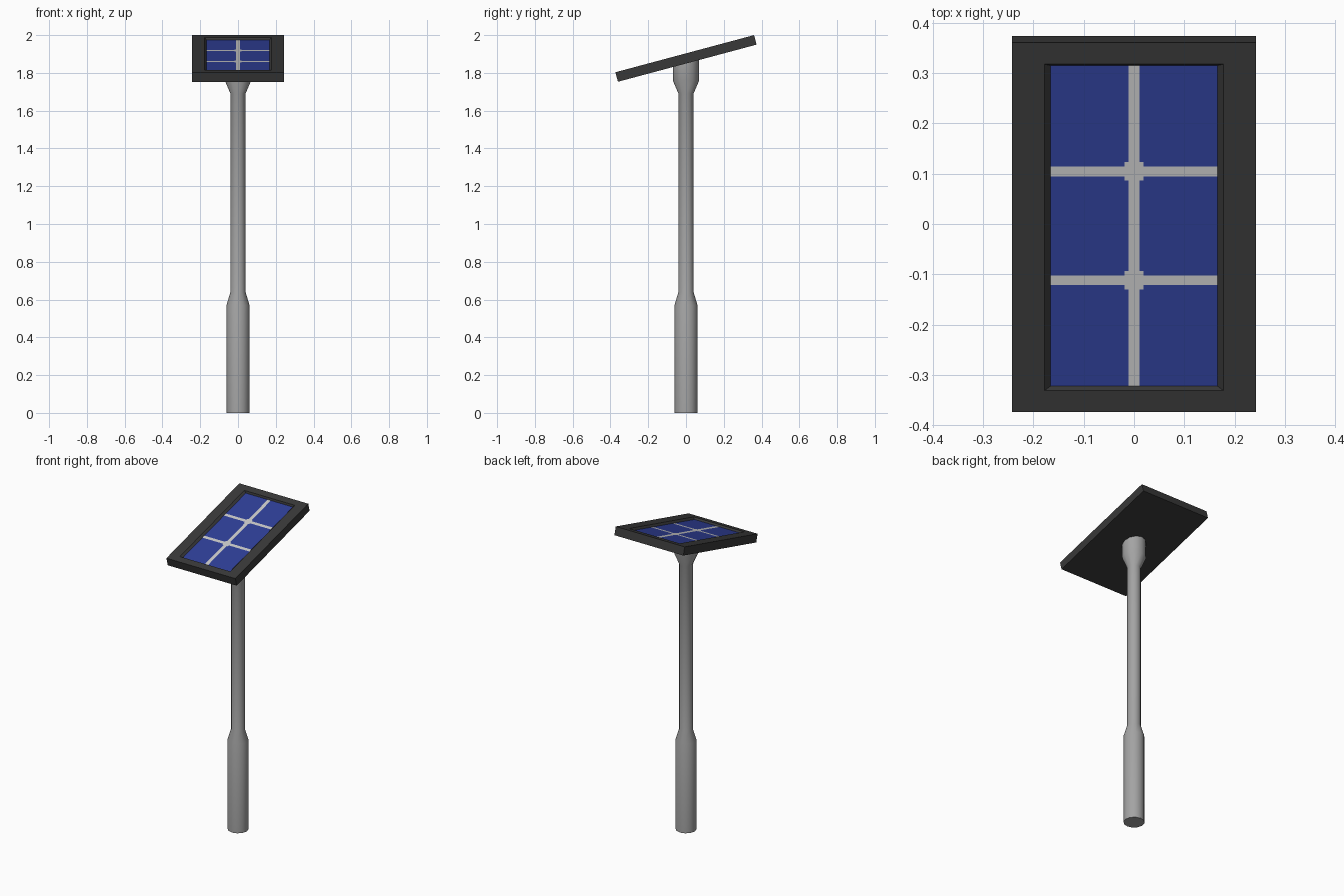
import bpy, bmesh, math
from mathutils import Matrix

if "Cube" in bpy.data.objects:
    bpy.data.objects.remove(bpy.data.objects["Cube"])

TILT = math.radians(15)
CENTRE_Z = 1.8765
PANEL = Matrix.Translation((0, 0, CENTRE_Z)) @ Matrix.Rotation(TILT, 4, 'X')


def material(name, rgb):
    m = bpy.data.materials.new(name)
    m.diffuse_color = (*rgb, 1)
    m.use_nodes = True
    m.node_tree.nodes["Principled BSDF"].inputs["Base Color"].default_value = m.diffuse_color
    return m


def make_object(name, bm, mats, matrix=Matrix()):
    bm.normal_update()
    me = bpy.data.meshes.new(name)
    bm.to_mesh(me)
    bm.free()
    for m in mats:
        me.materials.append(m)
    me.transform(matrix)
    ob = bpy.data.objects.new(name, me)
    bpy.context.collection.objects.link(ob)
    return ob


steel = material("grey steel", (0.37, 0.37, 0.37))
black = material("dark frame", (0.04, 0.04, 0.04))
blue = material("cell blue", (0.028, 0.049, 0.31))
silver = material("silver line", (0.58, 0.58, 0.58))

# pole: 12-sided lathe, flared head whose top is sheared to the panel slope
SIDES = 12
profile = [(0.061, 0), (0.061, 0.57), (0.04, 0.64), (0.04, 1.69), (0.07, 1.76), (0.07, 1.855)]
bm = bmesh.new()
rings = []
for r, z in profile:
    ring = []
    for i in range(SIDES):
        a = math.tau * i / SIDES
        x, y = r * math.cos(a), r * math.sin(a)
        ring.append(bm.verts.new((x, y, z + (y * math.tan(TILT) if z > 1.8 else 0))))
    rings.append(ring)
for lo, hi in zip(rings, rings[1:]):
    for i in range(SIDES):
        j = (i + 1) % SIDES
        bm.faces.new((lo[i], lo[j], hi[j], hi[i]))
bm.faces.new(rings[0][::-1])
bm.faces.new(rings[-1])
pole = make_object("pole", bm, [steel])
pole.select_set(True)
bpy.context.view_layer.objects.active = pole
bpy.ops.object.shade_smooth_by_angle(angle=math.radians(40))

# panel frame: tray with sloped recess, floor left open for the cells
bm = bmesh.new()
loops = [(0.243, 0.38, -0.026), (0.243, 0.38, 0.026), (0.178, 0.336, 0.026), (0.166, 0.33, 0.014)]
rings = [[bm.verts.new((sx * x, sy * y, z)) for sx, sy in ((-1, -1), (1, -1), (1, 1), (-1, 1))]
         for x, y, z in loops]
for lo, hi in zip(rings, rings[1:]):
    for i in range(4):
        j = (i + 1) % 4
        bm.faces.new((lo[i], lo[j], hi[j], hi[i]))
bm.faces.new(rings[0][::-1])
make_object("panel_frame", bm, [black], PANEL)

# cell sheet: cut grid, silver lines with stepped nodes at the crossings
LINE_Y = 0.112
xs = [-0.166, -0.019, -0.011, 0.011, 0.019, 0.166]
ys = [-0.33] + [s * LINE_Y + d for s in (-1, 1) for d in (-0.019, -0.014, -0.010, 0.010, 0.014, 0.019)] + [0.33]
bm = bmesh.new()
grid = [[bm.verts.new((x, y, 0.014)) for x in xs] for y in ys]
for r in range(len(ys) - 1):
    for c in range(len(xs) - 1):
        f = bm.faces.new((grid[r][c], grid[r][c + 1], grid[r + 1][c + 1], grid[r + 1][c]))
        p = f.calc_center_median()
        dx, dy = abs(p.x), abs(abs(p.y) - LINE_Y)
        f.material_index = int(dx < 0.011 or dy < 0.010 or (dx < 0.019 and dy < 0.019))
make_object("solar_cells", bm, [blue, silver], PANEL)
